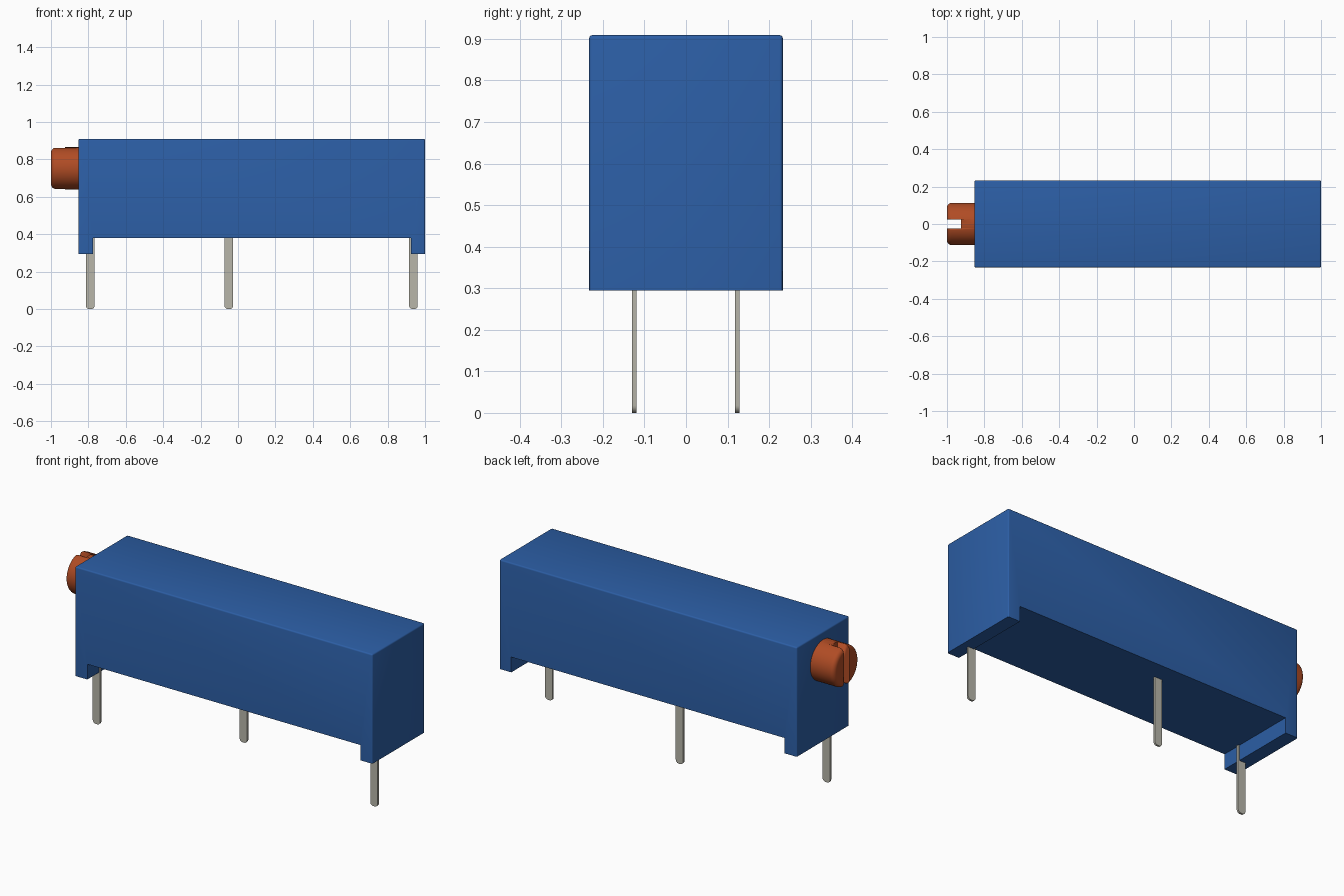
import bpy, bmesh, math
from mathutils import Matrix

if "Cube" in bpy.data.objects:
    bpy.data.objects.remove(bpy.data.objects["Cube"], do_unlink=True)


def make_material(name, rgb, roughness=0.5):
    mat = bpy.data.materials.new(name)
    mat.use_nodes = True
    mat.diffuse_color = (*rgb, 1)
    node = next(n for n in mat.node_tree.nodes if n.type == 'BSDF_PRINCIPLED')
    node.inputs["Base Color"].default_value = (*rgb, 1)
    node.inputs["Roughness"].default_value = roughness
    return mat


blue = make_material("blue plastic", (0.025, 0.112, 0.376))
orange = make_material("orange brown", (0.434, 0.072, 0.018))
grey = make_material("pin grey", (0.479, 0.468, 0.402))


def finish(bm, name, mat, angle=30):
    bmesh.ops.recalc_face_normals(bm, faces=bm.faces)
    mesh = bpy.data.meshes.new(name)
    bm.to_mesh(mesh)
    bm.free()
    mesh.materials.append(mat)
    obj = bpy.data.objects.new(name, mesh)
    bpy.context.collection.objects.link(obj)
    bpy.ops.object.select_all(action='DESELECT')
    obj.select_set(True)
    bpy.context.view_layer.objects.active = obj
    bpy.ops.object.shade_smooth_by_angle(angle=math.radians(angle))
    return obj


def extrude_profile(points, y0, y1):
    """Side profile in x and z, pulled along y."""
    bm = bmesh.new()
    face = bm.faces.new([bm.verts.new((x, y0, z)) for x, z in points])
    grown = bmesh.ops.extrude_face_region(bm, geom=[face])["geom"]
    verts = [v for v in grown if isinstance(v, bmesh.types.BMVert)]
    bmesh.ops.translate(bm, verts=verts, vec=(0, y1 - y0, 0))
    return bm


# Housing: a block with a foot across each end
LEFT, RIGHT, TOP, BELLY, FOOT, HALF = -0.853, 1.0, 0.909, 0.38, 0.294, 0.233
bm = extrude_profile([(LEFT, FOOT), (-0.775, FOOT), (-0.775, BELLY), (0.925, BELLY),
                      (0.925, FOOT), (RIGHT, FOOT), (RIGHT, TOP), (LEFT, TOP)], -HALF, HALF)


def is_outer(edge):
    a, b = (v.co for v in edge.verts)
    on_top = min(a.z, b.z) > TOP - 0.01
    upright = abs(a.z - b.z) > 0.5
    return on_top or upright


bmesh.ops.bevel(bm, geom=[e for e in bm.edges if is_outer(e)], offset=0.008,
                segments=3, profile=0.5, affect='EDGES')
finish(bm, "housing", blue)

# Adjusting screw: a round head with a softened rim
RADIUS, SCREW_Z = 0.113, 0.752
bm = bmesh.new()
bmesh.ops.create_cone(bm, cap_ends=True, segments=64, radius1=RADIUS, radius2=RADIUS, depth=0.2)
rim = [e for e in bm.edges if all(v.co.z > 0 for v in e.verts)]
bmesh.ops.bevel(bm, geom=rim, offset=0.025, segments=5, profile=0.5, affect='EDGES')
bmesh.ops.transform(bm, verts=bm.verts, matrix=Matrix.Translation((-0.9, 0, SCREW_Z))
                    @ Matrix.Rotation(-math.pi / 2, 4, 'Y'))
screw = finish(bm, "adjusting_screw", orange)

# Upright screwdriver slot cut through the head
bm = bmesh.new()
bmesh.ops.create_cube(bm, size=1, matrix=Matrix.Translation((-1.0, 0, SCREW_Z))
                      @ Matrix.Diagonal((0.15, 0.05, 0.4, 1)))
cutter = finish(bm, "slot_cutter", orange)
cutter.hide_render = True
slot = screw.modifiers.new("slot", 'BOOLEAN')
slot.operation = 'DIFFERENCE'
slot.solver = 'EXACT'
slot.object = cutter
bpy.context.view_layer.objects.active = screw
bpy.ops.object.modifier_apply(modifier="slot")
bpy.data.objects.remove(cutter, do_unlink=True)

# Contact pins: flat strips with rounded lower corners
WIDTH, THICK, ROUND = 0.046, 0.011, 0.018
for name, x, y in (("pin_right", -0.79, -0.125), ("pin_middle", -0.049, 0.123),
                   ("pin_left", 0.938, -0.125)):
    w = WIDTH / 2
    arc = [math.radians(a) for a in range(0, 91, 15)]
    half = [(w - ROUND + ROUND * math.sin(a), ROUND - ROUND * math.cos(a)) for a in arc]
    outline = half + [(w, 0.42), (-w, 0.42)] + [(-px, pz) for px, pz in reversed(half)]
    bm = extrude_profile([(x + px, pz) for px, pz in outline], y - THICK / 2, y + THICK / 2)
    finish(bm, name, grey)
